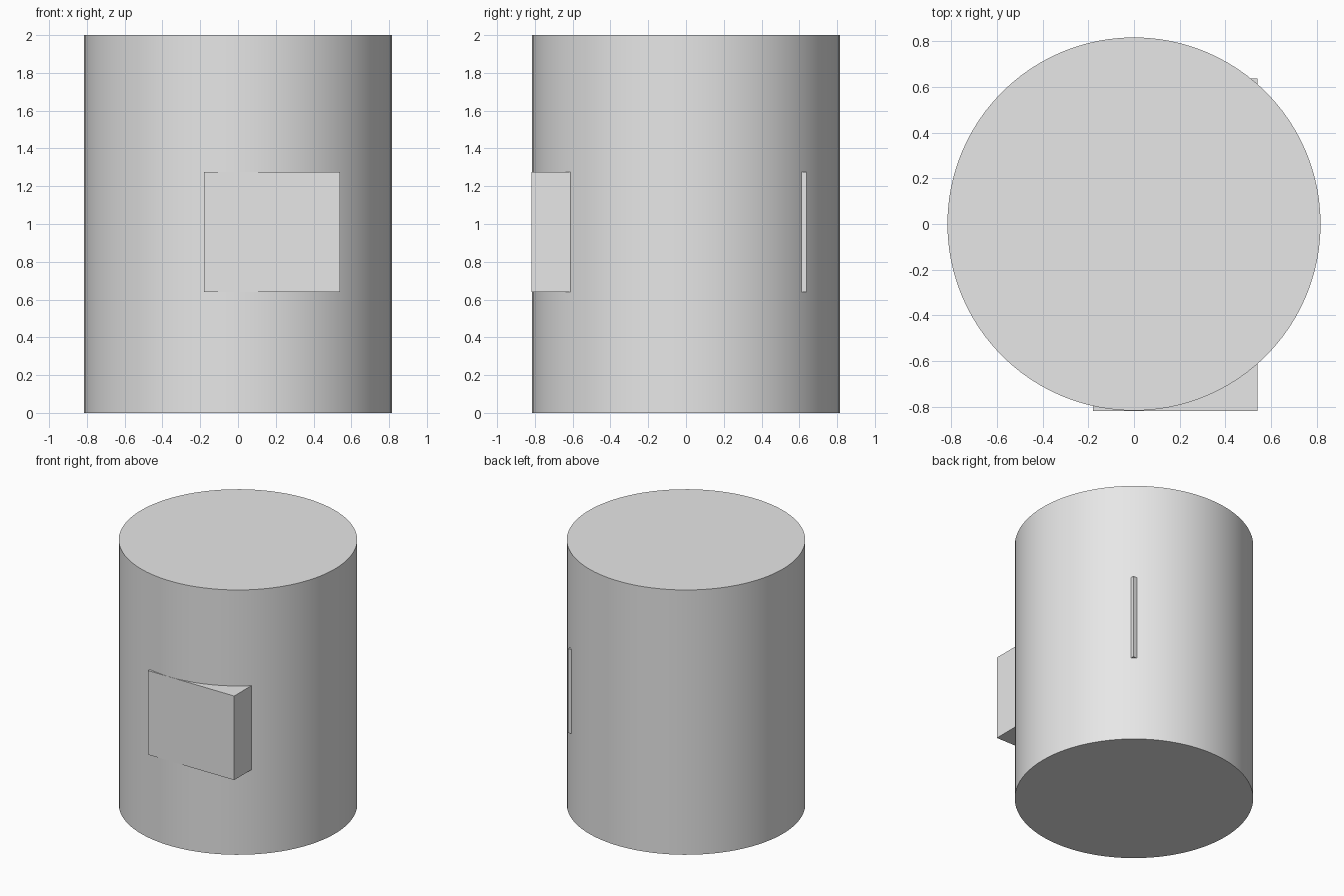
import bpy
from math import radians

cube = bpy.data.objects.get("Cube")
if cube:
    bpy.data.objects.remove(cube, do_unlink=True)

# Single plain grey
grey = bpy.data.materials.new("light grey")
grey.use_nodes = True
grey.diffuse_color = (0.8, 0.8, 0.8, 1)
grey.node_tree.nodes["Principled BSDF"].inputs["Base Color"].default_value = (0.8, 0.8, 0.8, 1)


def finish(name):
    obj = bpy.context.object
    obj.name = name
    obj.data.materials.append(grey)
    return obj


# Upright drum with smooth sides and flat, sharp-edged caps
bpy.ops.mesh.primitive_cylinder_add(vertices=96, radius=0.816, depth=2, location=(0, 0, 1))
finish("drum_body")
bpy.ops.object.shade_smooth_by_angle(angle=radians(30))

# Rectangular block through the drum, showing at the front and at a back corner
low, high = (-0.18, -0.817, 0.64), (0.54, 0.637, 1.275)
bpy.ops.mesh.primitive_cube_add(size=1, location=[(a + b) / 2 for a, b in zip(low, high)])
block = finish("through_block")
block.scale = [b - a for a, b in zip(low, high)]
bpy.ops.object.transform_apply(location=False, rotation=False, scale=True)
